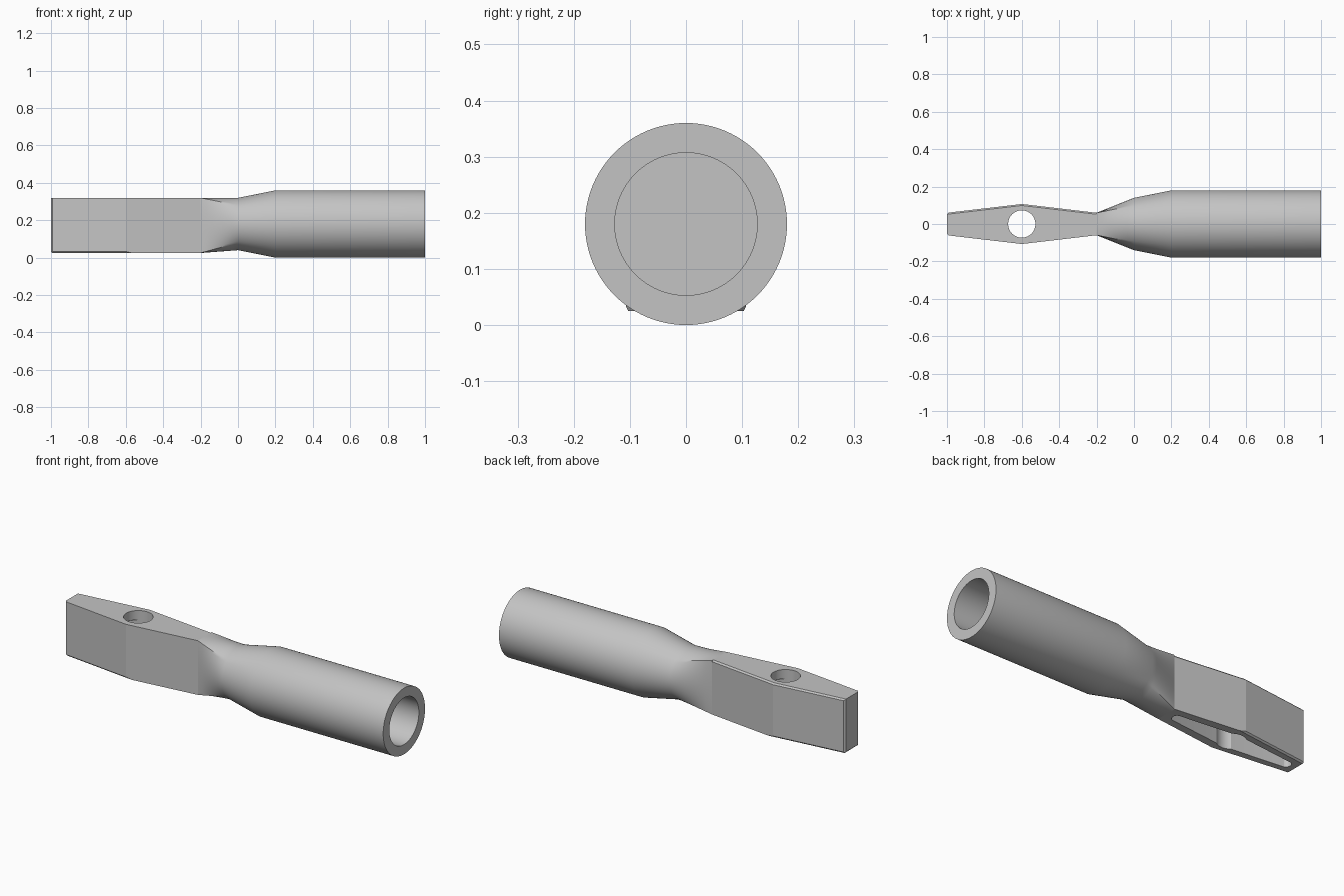
import bpy, bmesh, math
from mathutils import Vector

cube = bpy.data.objects.get("Cube")
if cube:
    bpy.data.objects.remove(cube, do_unlink=True)

steel = bpy.data.materials.new("light grey")
steel.use_nodes = True
grey = (0.55, 0.55, 0.55, 1)
steel.diffuse_color = grey
steel.node_tree.nodes["Principled BSDF"].inputs["Base Color"].default_value = grey

N = 96          # sides of the round sections
AXIS = 0.18     # height of the tube axis
LOW, HIGH = 0.025, 0.32


def make_object(name, bm):
    bmesh.ops.recalc_face_normals(bm, faces=bm.faces)
    mesh = bpy.data.meshes.new(name)
    bm.to_mesh(mesh)
    bm.free()
    mesh.materials.append(steel)
    obj = bpy.data.objects.new(name, mesh)
    bpy.context.collection.objects.link(obj)
    return obj


def circle(x, r):
    angles = [math.tau * i / N - math.pi / 4 for i in range(N)]
    return [Vector((x, r * math.cos(a), AXIS + r * math.sin(a))) for a in angles]


def rectangle(x, half):
    corners = [(half, LOW), (half, HIGH), (-half, HIGH), (-half, LOW)]
    points = []
    for i in range(N):
        side, step = divmod(i, N // 4)
        a, b = Vector(corners[side]), Vector(corners[(side + 1) % 4])
        p = a.lerp(b, step * 4 / N)
        points.append(Vector((x, p.x, p.y)))
    return points


def prism(outline, z0, z1):
    bm = bmesh.new()
    face = bm.faces.new([bm.verts.new((x, y, z0)) for x, y in outline])
    ext = bmesh.ops.extrude_face_region(bm, geom=[face])
    for v in ext["geom"]:
        if isinstance(v, bmesh.types.BMVert):
            v.co.z = z1
    return bm


def hexagon(x0, x1, narrow, wide):
    return [(x0, -narrow), (-0.6, -wide), (x1, -narrow),
            (x1, narrow), (-0.6, wide), (x0, narrow)]


def smooth(obj, degrees):
    bpy.ops.object.select_all(action="DESELECT")
    obj.select_set(True)
    bpy.context.view_layer.objects.active = obj
    bpy.ops.object.shade_smooth_by_angle(angle=math.radians(degrees))


# Hollow tube, taper and round-to-rectangular neck in one loft
neck_start, neck_end = circle(0, 0.14), rectangle(-0.2, 0.06)
sections = [circle(0.2, 0.127), circle(1, 0.127), circle(1, 0.18), circle(0.2, 0.18)]
steps = 6
for k in range(steps + 1):
    sections.append([a.lerp(b, k / steps) for a, b in zip(neck_start, neck_end)])
bm = bmesh.new()
rings = [[bm.verts.new(p) for p in s] for s in sections]
for a, b in zip(rings, rings[1:]):
    for i in range(N):
        j = (i + 1) % N
        bm.faces.new((a[i], a[j], b[j], b[i]))
bm.faces.new(rings[0])
bm.faces.new(rings[-1])
tube = make_object("tube_and_neck", bm)
smooth(tube, 25)

# Flat-sided paddle with small chamfers
bm = prism(hexagon(-1, -0.2, 0.06, 0.107), LOW, HIGH)
chamfered = []
for e in bm.edges:
    mid = (e.verts[0].co + e.verts[1].co) / 2
    vertical = abs(e.verts[0].co.z - e.verts[1].co.z) > 0.1
    end_corner = vertical and mid.x < -0.9
    lower = not vertical and mid.z < 0.1 and mid.x < -0.6
    upper_back = not vertical and mid.z > 0.3 and mid.y > 0.01
    if end_corner or lower or upper_back:
        chamfered.append(e)
bmesh.ops.bevel(bm, geom=chamfered, offset=0.008, segments=1, affect="EDGES")
paddle = make_object("paddle", bm)

# Cutter for the rounded pocket in the underside
bm = prism(hexagon(-0.96, -0.24, 0.024, 0.062), -0.1, 0.27)
corners = [e for e in bm.edges
           if abs(e.verts[0].co.z - e.verts[1].co.z) > 0.1
           and abs(e.verts[0].co.x + 0.6) > 0.1]
bmesh.ops.bevel(bm, geom=corners, offset=0.02, segments=6, profile=0.5, affect="EDGES")
pocket = make_object("pocket_cutter", bm)

# Cutter for the vertical bolt hole
bpy.ops.mesh.primitive_cylinder_add(vertices=64, radius=0.073, depth=1,
                                    location=(-0.6, 0, AXIS))
hole = bpy.context.object
hole.name = "hole_cutter"
hole.data.materials.append(steel)

for cutter in (pocket, hole):
    mod = paddle.modifiers.new(cutter.name, "BOOLEAN")
    mod.operation = "DIFFERENCE"
    mod.solver = "EXACT"
    mod.object = cutter
    bpy.context.view_layer.objects.active = paddle
    bpy.ops.object.modifier_apply(modifier=mod.name)
    bpy.data.objects.remove(cutter, do_unlink=True)
smooth(paddle, 12)
